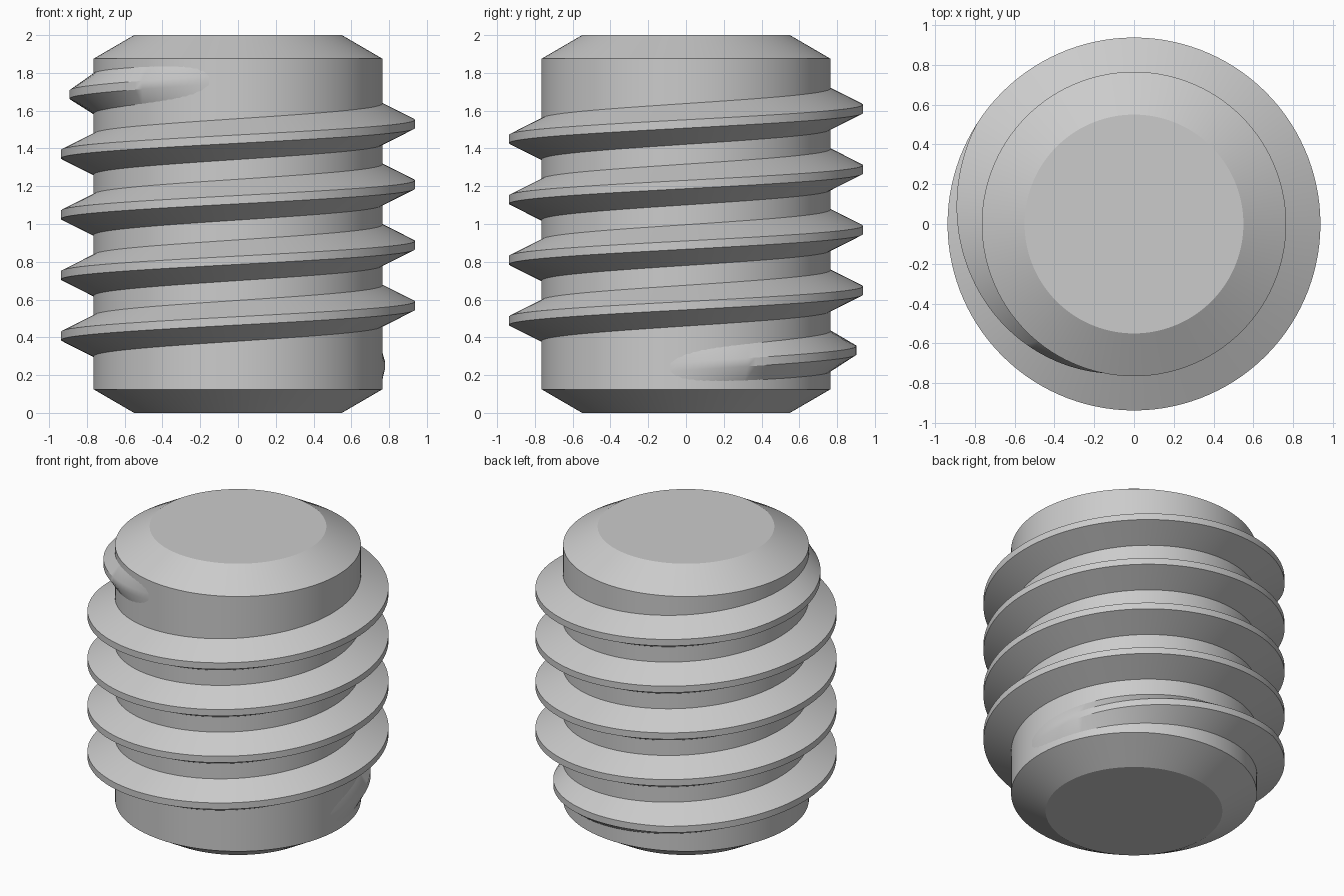
import bpy, bmesh, math

old = bpy.data.objects.get("Cube")
if old:
    bpy.data.objects.remove(old, do_unlink=True)

SEGMENTS = 120            # facets per turn
CORE, CREST = 0.765, 0.937
PITCH = 0.3207
START_Z = 0.247           # thread height at angle zero
START, END = -9, 1701     # thread sweep in degrees
FADE_IN, FADE_OUT = 126, 113

steel = bpy.data.materials.new("plain grey")
steel.use_nodes = True
grey = (0.6, 0.6, 0.6, 1)
steel.diffuse_color = grey
steel.node_tree.nodes["Principled BSDF"].inputs["Base Color"].default_value = grey


def finish(name, bm):
    """Turn a bmesh into a smooth shaded object with crisp edges."""
    bmesh.ops.recalc_face_normals(bm, faces=bm.faces)
    mesh = bpy.data.meshes.new(name)
    bm.to_mesh(mesh)
    bm.free()
    mesh.materials.append(steel)
    obj = bpy.data.objects.new(name, mesh)
    bpy.context.collection.objects.link(obj)
    bpy.ops.object.select_all(action='DESELECT')
    obj.select_set(True)
    bpy.context.view_layer.objects.active = obj
    bpy.ops.object.shade_smooth_by_angle(angle=math.radians(30))
    return obj


def ring(bm, profile, angle):
    c, s = math.cos(angle), math.sin(angle)
    return [bm.verts.new((r * c, r * s, z)) for r, z in profile]


def bridge(bm, a, b, closed):
    n = len(a)
    for i in range(n if closed else n - 1):
        j = (i + 1) % n
        bm.faces.new((a[i], b[i], b[j], a[j]))


# Core: chamfered cylinder turned from its profile
bm = bmesh.new()
profile = [(0.55, 0), (CORE, 0.125), (CORE, 1.875), (0.55, 2)]
rings = [ring(bm, profile, math.tau * i / SEGMENTS) for i in range(SEGMENTS)]
for i in range(SEGMENTS):
    bridge(bm, rings[i - 1], rings[i], False)
bm.faces.new([r[0] for r in rings])
bm.faces.new([r[-1] for r in rings])
finish("core", bm)

# Thread: trapezoid ridge swept up a helix, rising from and sinking into the core
bm = bmesh.new()
sections = []
step = 360 / SEGMENTS
for i in range(int((END - START) / step) + 1):
    deg = START + i * step
    fade = max(0, min(1, (deg - START) / FADE_IN, (END - deg) / FADE_OUT))
    z = START_Z + PITCH * deg / 360
    root = CORE - 0.01
    tip = CORE - 0.004 + (CREST - CORE + 0.004) * fade
    section = [(root, z - 0.113), (tip, z - 0.022),
               (tip, z + 0.022), (root, z + 0.113)]
    sections.append(ring(bm, section, math.radians(deg)))
for a, b in zip(sections, sections[1:]):
    bridge(bm, a, b, True)
bm.faces.new(sections[0])
bm.faces.new(sections[-1])
finish("thread", bm)
